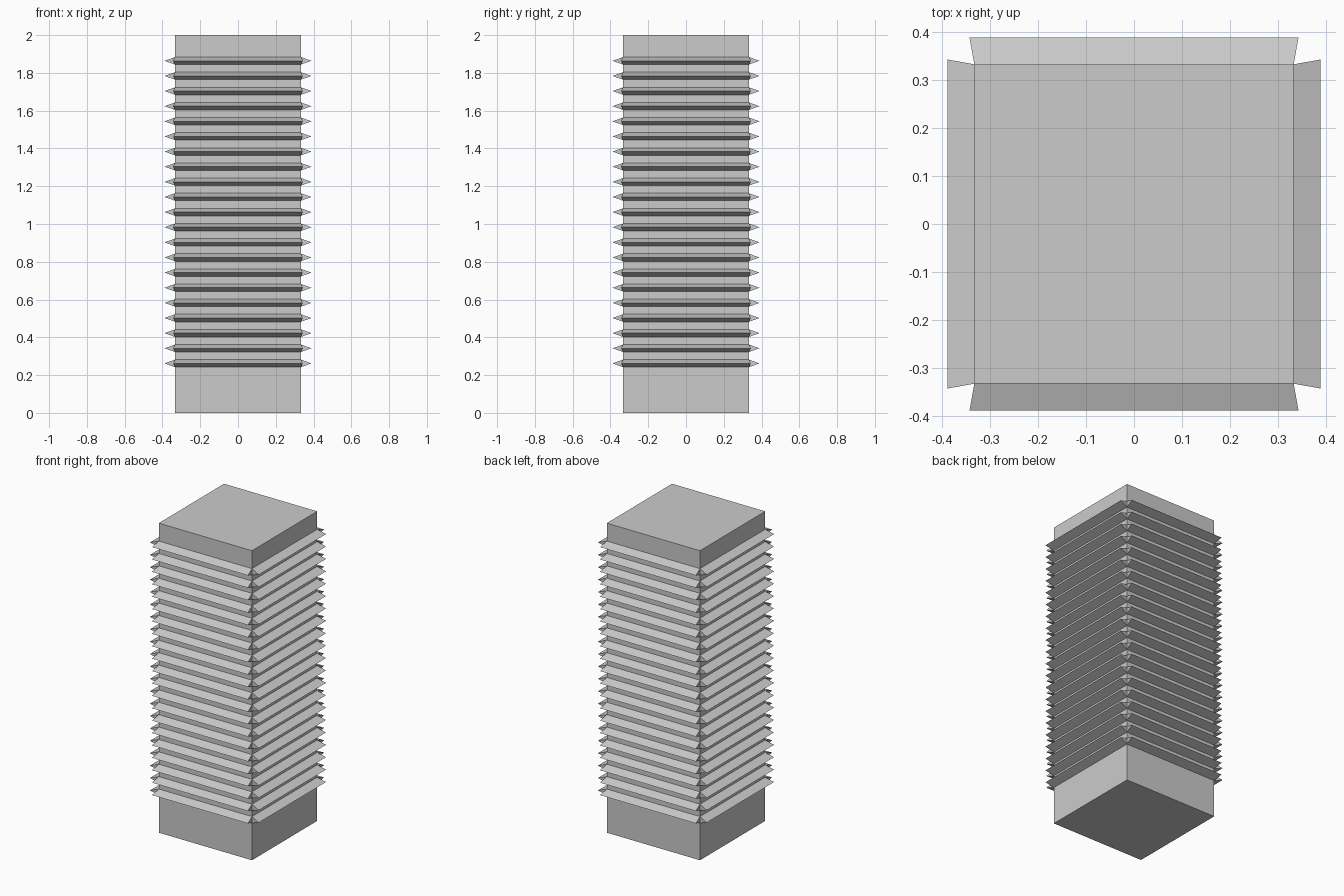
import bpy, bmesh

if "Cube" in bpy.data.objects:
    bpy.data.objects.remove(bpy.data.objects["Cube"])

HALF = 0.333         # half width of the square shaft
TIP = 0.389          # reach of each ridge
TIP_HALF = 0.343     # half length of each ridge's outer edge
COUNT, FIRST, STEP, BAND = 21, 0.262, 0.0801, 0.04

# heights of the square rings: base, both edges of every ridge band, top
levels = [0.0]
for i in range(COUNT):
    mid = FIRST + i * STEP
    levels += [mid - BAND / 2, mid + BAND / 2]
levels.append(2.0)

bm = bmesh.new()
corners = [(-HALF, -HALF), (HALF, -HALF), (HALF, HALF), (-HALF, HALF)]
rings = [[bm.verts.new((x, y, z)) for x, y in corners] for z in levels]

# shaft: end caps and side bands
bm.faces.new(rings[0][::-1])
bm.faces.new(rings[-1])
ridge_faces = []
for i, (low, high) in enumerate(zip(rings, rings[1:])):
    for k in range(4):
        n = (k + 1) % 4
        face = bm.faces.new((low[k], low[n], high[n], high[k]))
        if i % 2:
            ridge_faces.append(face)

# ridges: pull every second band outward and pinch it to a sharp, flared edge
bm.normal_update()
for face in bmesh.ops.extrude_discrete_faces(bm, faces=ridge_faces)["faces"]:
    mid = face.calc_center_median()
    axis = 0 if abs(mid.x) > abs(mid.y) else 1
    for v in face.verts:
        v.co[axis] = TIP if mid[axis] > 0 else -TIP
        v.co[1 - axis] *= TIP_HALF / HALF
        v.co.z = mid.z
bmesh.ops.remove_doubles(bm, verts=bm.verts[:], dist=0.0005)

mesh = bpy.data.meshes.new("ribbed_column")
bm.to_mesh(mesh)
bm.free()
column = bpy.data.objects.new("ribbed_column", mesh)
bpy.context.collection.objects.link(column)
